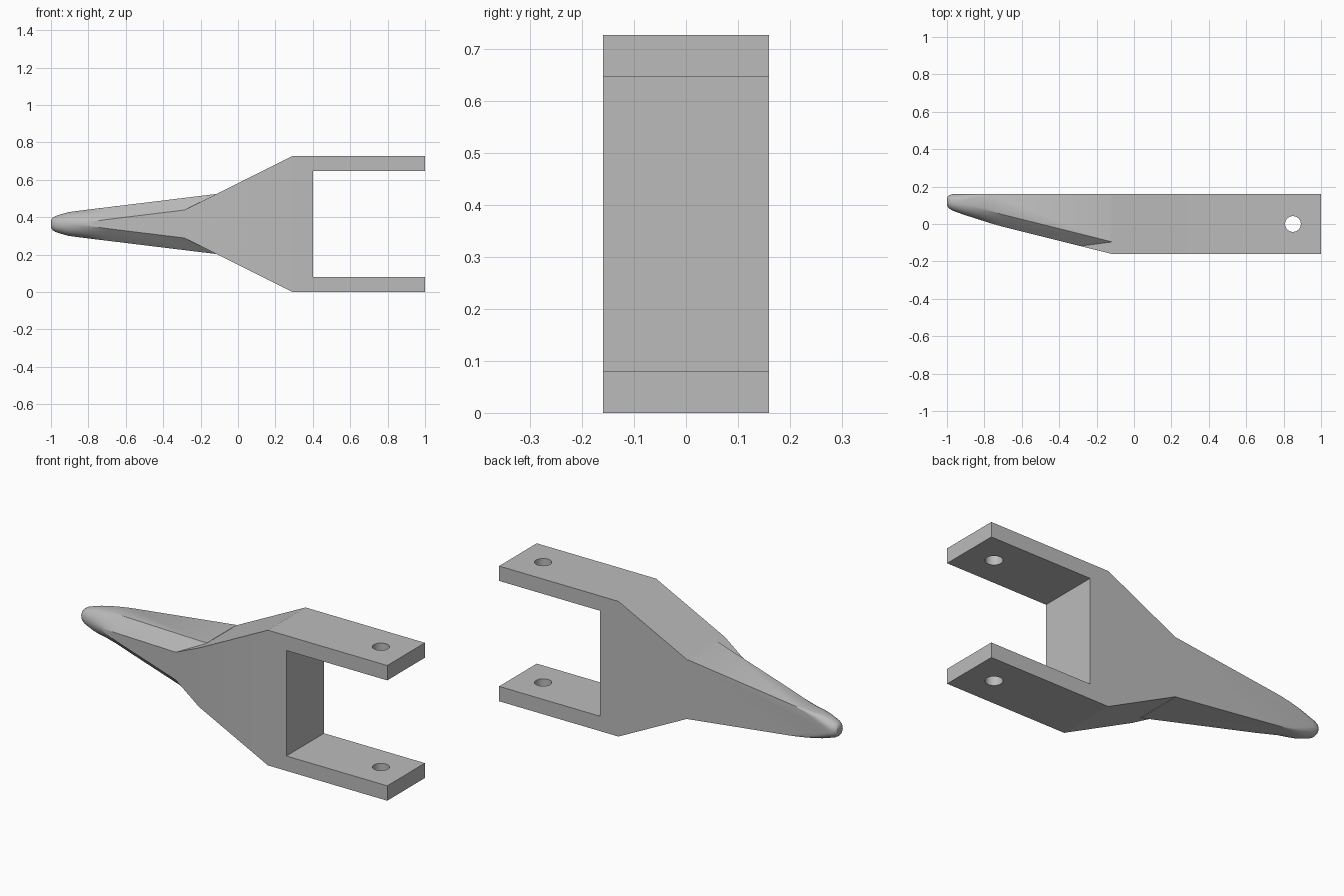
import bpy, bmesh, math
from mathutils import Vector

if "Cube" in bpy.data.objects:
    bpy.data.objects.remove(bpy.data.objects["Cube"])

H = 0.727          # overall height
MID = H / 2
HALF = 0.16        # half thickness
ARM = 0.08         # fork arm thickness

grey = bpy.data.materials.new("plain grey")
grey.use_nodes = True
grey.diffuse_color = (0.5, 0.5, 0.5, 1)
grey.node_tree.nodes["Principled BSDF"].inputs["Base Color"].default_value = grey.diffuse_color


def finish(bm, name):
    bmesh.ops.recalc_face_normals(bm, faces=bm.faces)
    mesh = bpy.data.meshes.new(name)
    bm.to_mesh(mesh)
    bm.free()
    mesh.materials.append(grey)
    ob = bpy.data.objects.new(name, mesh)
    bpy.context.collection.objects.link(ob)
    return ob


def boolean(ob, other, operation):
    mod = ob.modifiers.new(operation.lower(), "BOOLEAN")
    mod.operation = operation
    mod.solver = "EXACT"
    mod.object = other
    other.hide_render = True
    bpy.context.view_layer.objects.active = ob
    bpy.ops.object.modifier_apply(modifier=mod.name)
    bpy.data.objects.remove(other)


# Forked body: side outline pushed through the thickness
outline = [(1, H), (0.29, H), (-0.437, MID), (0.29, 0), (1, 0),
           (1, ARM), (0.4, ARM), (0.4, H - ARM), (1, H - ARM)]
bm = bmesh.new()
face = bm.faces.new([bm.verts.new((x, -HALF, z)) for x, z in outline])
new = bmesh.ops.extrude_face_region(bm, geom=[face])["geom"]
bmesh.ops.translate(bm, vec=(0, 2 * HALF, 0),
                    verts=[v for v in new if isinstance(v, bmesh.types.BMVert)])

# Slanted front cut towards the tip
cut = bmesh.ops.bisect_plane(bm, geom=bm.verts[:] + bm.edges[:] + bm.faces[:],
                             plane_co=(-0.12, -HALF, 0), plane_no=Vector((-0.25, -1, 0)),
                             clear_outer=True)["geom_cut"]
bmesh.ops.holes_fill(bm, edges=[e for e in bm.edges if e.is_boundary])
fork = finish(bm, "fork_tooth")

# Pin hole through both arms
bm = bmesh.new()
bmesh.ops.create_cone(bm, cap_ends=True, segments=40, radius1=0.042, radius2=0.042, depth=2)
hole = finish(bm, "pin_hole_cutter")
hole.location = (0.85, 0, MID)
bpy.context.view_layer.update()
boolean(fork, hole, "DIFFERENCE")


# Spike cross-section: bevelled or rounded front corners, rounded back corners
STEPS = 8


def section(x, h, front, back, cut, bulge, r):
    pts = []
    for i in range(STEPS + 1):
        t = i / STEPS
        a = t * math.pi / 2
        u = (1 - bulge) * t + bulge * (1 - math.cos(a))
        w = (1 - bulge) * (1 - t) + bulge * (1 - math.sin(a))
        pts.append((front + cut * u, h - cut * w))
    for i in range(STEPS + 1):
        a = i / STEPS * math.pi / 2
        pts.append((back - r + r * math.sin(a), h - r + r * math.cos(a)))
    pts += [(y, -z) for y, z in reversed(pts)]
    return [(x, y, MID + z) for y, z in pts]


def straight(x):
    return (x, 0.16 + 0.122 * (x + 0.12), -HALF - 0.25 * (x + 0.12), HALF, 0.065, 0, 0.0005)


stations = [straight(-0.12), straight(-0.7),
            (-0.76, 0.082, 0.002, HALF, 0.066, 0.25, 0.002),
            (-0.82, 0.0745, 0.021, HALF, 0.066, 0.55, 0.01),
            (-0.87, 0.0685, 0.037, HALF, 0.064, 0.85, 0.022),
            (-0.91, 0.0625, 0.050, HALF, 0.06, 1, 0.034),
            (-0.95, 0.051, 0.064, HALF, 0.049, 1, 0.040),
            (-0.975, 0.043, 0.074, 0.159, 0.040, 1, 0.039),
            (-0.99, 0.034, 0.084, 0.153, 0.032, 1, 0.032),
            (-0.997, 0.026, 0.092, 0.146, 0.025, 1, 0.025),
            (-1.0, 0.016, 0.102, 0.136, 0.015, 1, 0.015)]
bm = bmesh.new()
rings = [[bm.verts.new(p) for p in section(*s)] for s in stations]
for a, b in zip(rings, rings[1:]):
    for i in range(len(a)):
        j = (i + 1) % len(a)
        bm.faces.new((a[i], a[j], b[j], b[i]))
bm.faces.new(rings[0])
bm.faces.new(rings[-1])
spike = finish(bm, "spike")
boolean(fork, spike, "UNION")

# Clean flat areas and shade the rounded tip smoothly
bm = bmesh.new()
bm.from_mesh(fork.data)
bmesh.ops.remove_doubles(bm, verts=bm.verts, dist=0.0008)
bmesh.ops.dissolve_limit(bm, angle_limit=math.radians(0.5), verts=bm.verts, edges=bm.edges)
bm.to_mesh(fork.data)
bm.free()
bpy.ops.object.select_all(action="DESELECT")
fork.select_set(True)
bpy.context.view_layer.objects.active = fork
bpy.ops.object.shade_smooth_by_angle(angle=math.radians(25))
